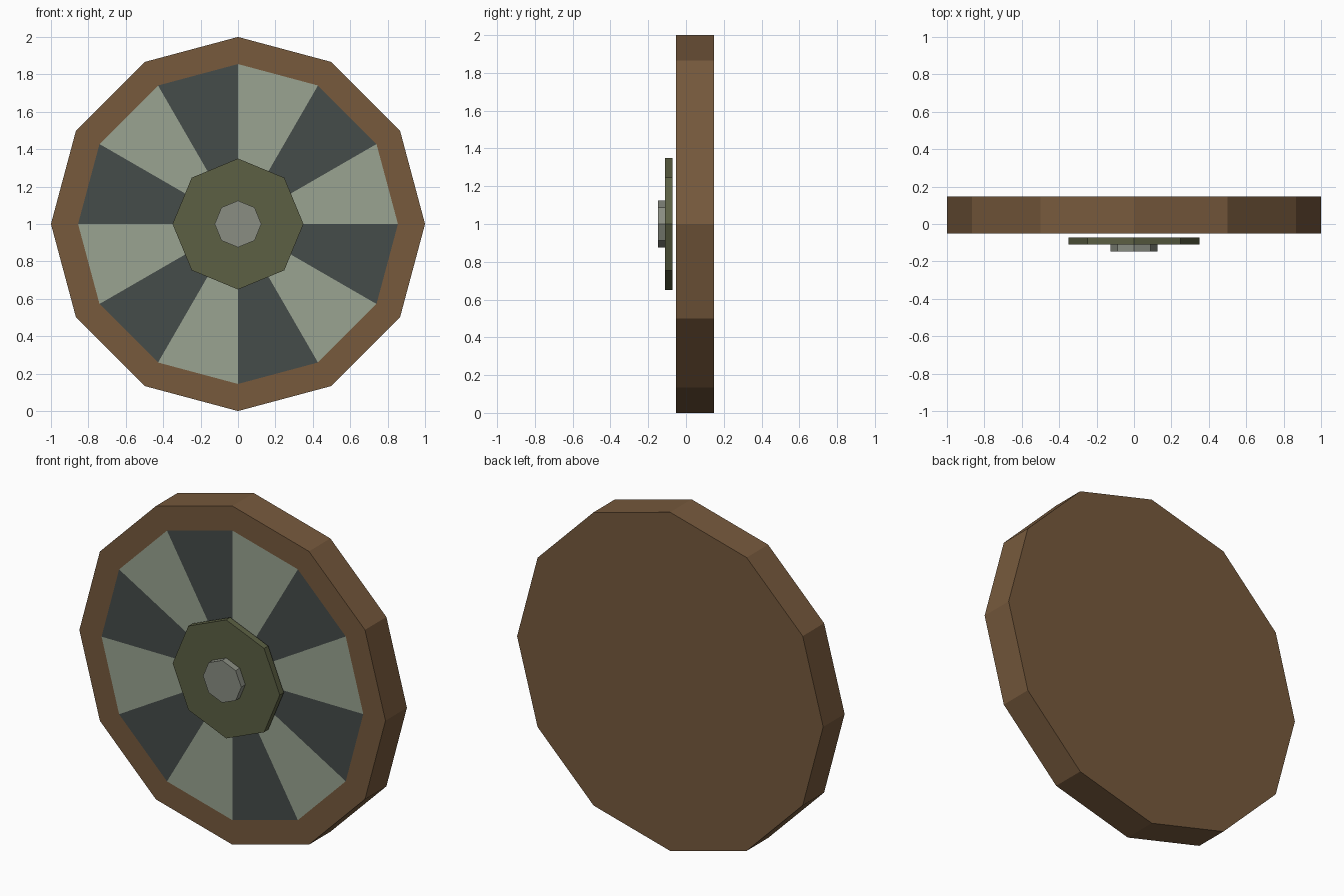
import bpy, bmesh, math
from mathutils import Matrix

if "Cube" in bpy.data.objects:
    bpy.data.objects.remove(bpy.data.objects["Cube"])


def material(name, rgb):
    """Material from an sRGB 0-255 colour."""
    m = bpy.data.materials.new(name)
    m.diffuse_color = [(c / 255) ** 2.2 for c in rgb] + [1]
    m.use_nodes = True
    m.node_tree.nodes["Principled BSDF"].inputs["Base Color"].default_value = m.diffuse_color
    return m


def prism(bm, sides, radius, y0, y1):
    """Upright n-sided prism facing -y, centred at z = 1, first corner on +x."""
    front, back = [], []
    for i in range(sides):
        a = math.tau * i / sides
        x, z = radius * math.cos(a), 1 + radius * math.sin(a)
        front.append(bm.verts.new((x, y0, z)))
        back.append(bm.verts.new((x, y1, z)))
    face = bm.faces.new(front)
    bm.faces.new(back[::-1])
    for i in range(sides):
        j = (i + 1) % sides
        bm.faces.new((front[j], front[i], back[i], back[j]))
    bm.normal_update()
    return face


def finish(bm, name, mats):
    mesh = bpy.data.meshes.new(name)
    bm.to_mesh(mesh)
    bm.free()
    for m in mats:
        mesh.materials.append(m)
    bpy.context.collection.objects.link(bpy.data.objects.new(name, mesh))


wood = material("wood", (118, 90, 63))
light = material("light_panel", (152, 162, 144))
dark = material("dark_panel", (71, 77, 75))
olive = material("olive", (92, 96, 69))
grey = material("boss_grey", (136, 140, 129))

# Wooden disc with a flush face of alternating wedges
bm = bmesh.new()
face = prism(bm, 12, 1.0, -0.052, 0.148)
bmesh.ops.inset_region(bm, faces=[face], thickness=0.15 * math.cos(math.pi / 12))
for wedge in bmesh.ops.poke(bm, faces=[face])["faces"]:
    c = wedge.calc_center_median()
    sector = int(math.degrees(math.atan2(c.z - 1, c.x)) % 360 // 30)
    wedge.material_index = 1 + sector % 2
finish(bm, "shield_disc", [wood, light, dark])

# Octagonal hub plate and central boss, standing just off the disc
for name, radius, y0, y1, mat in (("hub_plate", 0.35, -0.11, -0.072, olive),
                                  ("centre_boss", 0.125, -0.148, -0.11, grey)):
    bm = bmesh.new()
    prism(bm, 8, radius, y0, y1)
    finish(bm, name, [mat])
